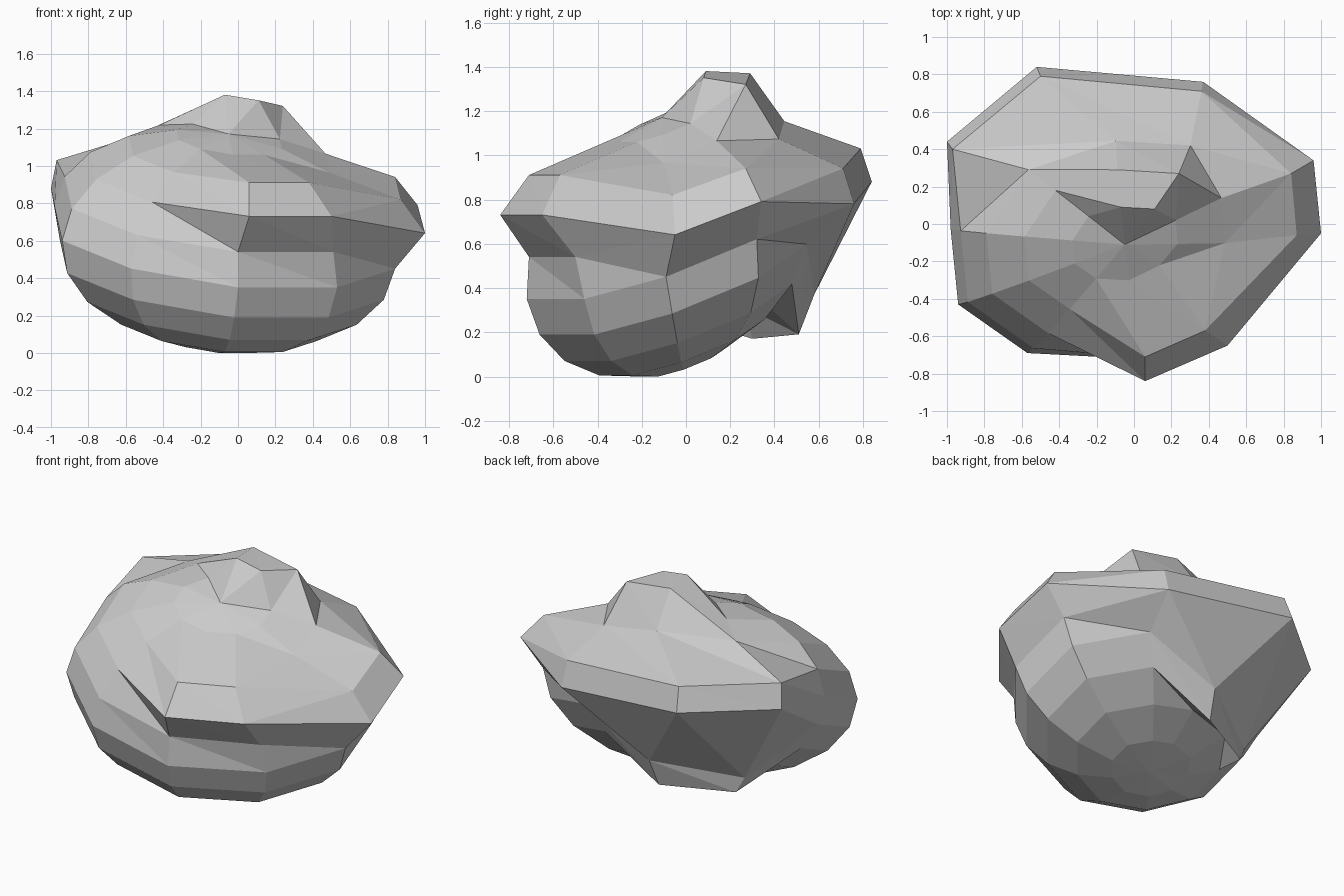
import bpy, bmesh, math
from mathutils import Vector

if "Cube" in bpy.data.objects:
    bpy.data.objects.remove(bpy.data.objects["Cube"])

# Tilted ten-sided ball: centre, poles and equator corners (counter-clockwise from the front)
CENTRE = Vector((-.08, -.10, .62))
BOTTOM = Vector((-.13, -.01, .055))
TOP = Vector((-.05, -.11, 1.17))
EQUATOR = [(0, -.72, .35), (.53, -.46, .35), (.84, -.09, .45), (.81, .32, .62),
           (.37, .55, .78), (-.12, .58, .88), (-.70, .39, .88), (-.98, -.03, .78),
           (-.94, -.43, .60), (-.57, -.69, .45)]

# Corners pulled out of the ball: (ring, side) -> position
PULLED = {
    # front ledge
    (6, 0): (0, -.71, .54), (7, 0): (.06, -.84, .73), (8, 0): (.06, -.71, .91),
    (6, 1): (.51, -.50, .54), (7, 1): (.50, -.65, .73), (8, 1): (.38, -.57, .91),
    # right ledge
    (6, 2): (1.0, -.05, .64), (7, 2): (.87, -.06, .82),
    (6, 3): (.96, .34, .79), (7, 3): (.84, .27, .94),
    # back ledge
    (5, 4): (.37, .76, .78), (6, 4): (.36, .71, .94),
    (5, 5): (-.52, .84, .88), (6, 5): (-.50, .79, 1.03),
    (5, 6): (-1.0, .44, .88), (6, 6): (-.97, .40, 1.03),
    # peak
    (8, 4): (.24, .27, 1.32), (9, 4): (.11, .08, 1.35),
    (8, 5): (-.09, .29, 1.37), (9, 5): (-.07, .09, 1.38),
    # lower back lump
    (4, 5): (-.14, .58, .37), (3, 5): (-.16, .51, .19),
    (4, 6): (-.62, .28, .27), (3, 6): (-.57, .30, .17),
}


def corner(ring, side):
    if (ring, side) in PULLED:
        return Vector(PULLED[ring, side])
    a = math.pi * ring / 10
    pole = BOTTOM if ring < 5 else TOP
    return (CENTRE + math.sin(a) * (Vector(EQUATOR[side]) - CENTRE)
            + abs(math.cos(a)) * (pole - CENTRE))


bm = bmesh.new()
low, high = bm.verts.new(BOTTOM), bm.verts.new(TOP)
rings = [[bm.verts.new(corner(r, s)) for s in range(10)] for r in range(1, 10)]

# Bands between rings, split along one diagonal, then the two fans at the poles
for a, b in zip(rings, rings[1:]):
    for s in range(10):
        t = (s + 1) % 10
        bm.faces.new((a[s], a[t], b[s]))
        bm.faces.new((a[t], b[t], b[s]))
for s in range(10):
    t = (s + 1) % 10
    bm.faces.new((low, rings[0][t], rings[0][s]))
    bm.faces.new((high, rings[-1][s], rings[-1][t]))

# Rest on the ground
drop = min(v.co.z for v in bm.verts)
bmesh.ops.translate(bm, verts=bm.verts, vec=(0, 0, -drop))
bmesh.ops.recalc_face_normals(bm, faces=bm.faces)

mesh = bpy.data.meshes.new("rock")
bm.to_mesh(mesh)
bm.free()
rock = bpy.data.objects.new("rock", mesh)
bpy.context.collection.objects.link(rock)
